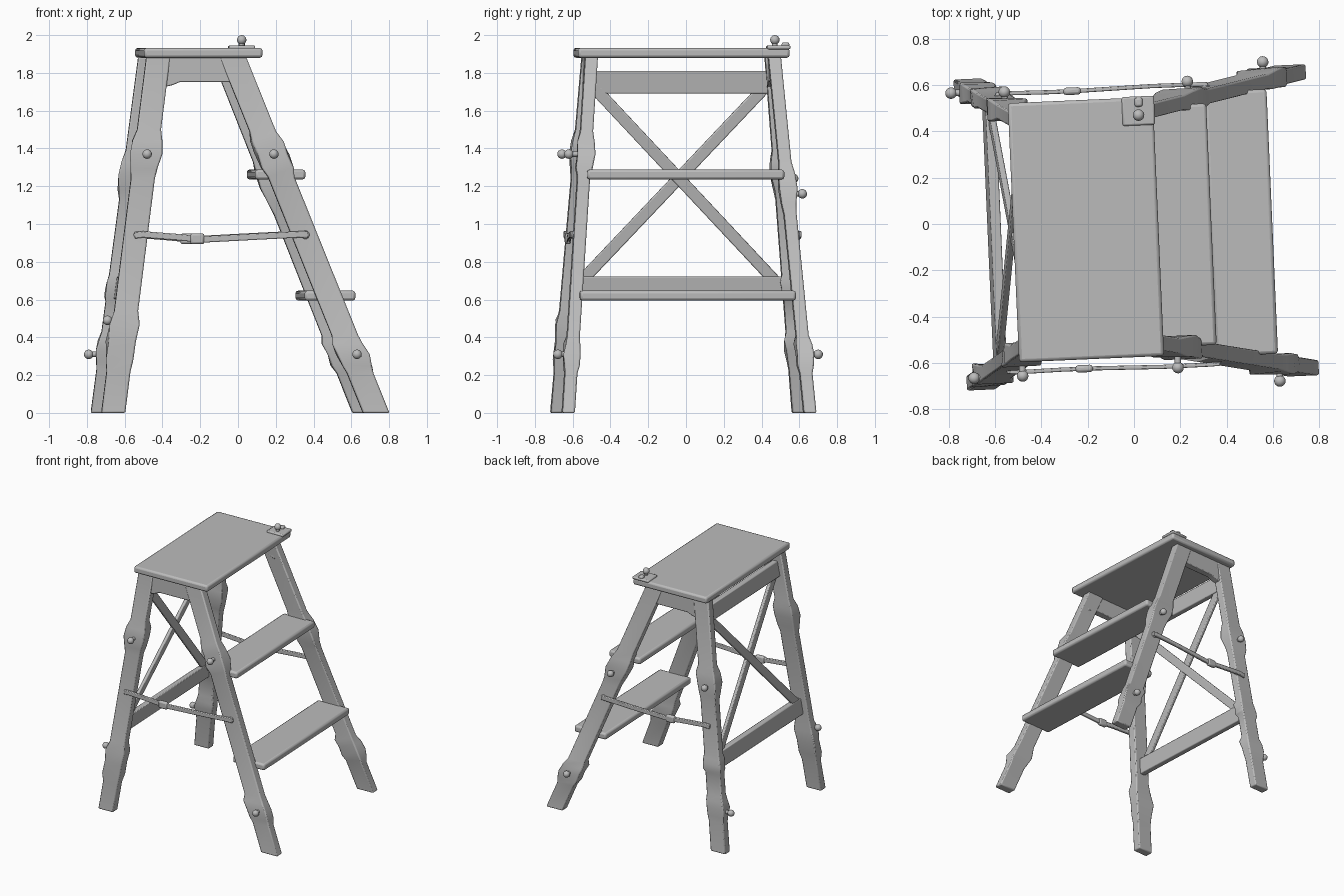
import bpy, bmesh, math, random
from mathutils import Matrix, Vector

if "Cube" in bpy.data.objects:
    bpy.data.objects.remove(bpy.data.objects["Cube"])

random.seed(4)
wood = bpy.data.materials.new("grey wood")
wood.diffuse_color = (0.5, 0.5, 0.5, 1)
wood.use_nodes = True
wood.node_tree.nodes["Principled BSDF"].inputs["Base Color"].default_value = wood.diffuse_color

# The whole ladder stands slightly turned
PLACE = Matrix.Rotation(math.radians(2.5), 4, 'Z') @ Matrix.Translation((0, -0.015, 0))
TOP = 1.885


def finish(name, bm, bevel=0.0):
    bm.transform(PLACE)
    bmesh.ops.recalc_face_normals(bm, faces=bm.faces)
    mesh = bpy.data.meshes.new(name)
    bm.to_mesh(mesh)
    bm.free()
    mesh.materials.append(wood)
    ob = bpy.data.objects.new(name, mesh)
    bpy.context.collection.objects.link(ob)
    if bevel:
        mod = ob.modifiers.new("soft_edges", 'BEVEL')
        mod.width, mod.segments, mod.limit_method = bevel, 2, 'ANGLE'
    bpy.ops.object.select_all(action='DESELECT')
    ob.select_set(True)
    bpy.context.view_layer.objects.active = ob
    bpy.ops.object.shade_smooth_by_angle(angle=math.radians(40))
    return ob


def box(name, lo, hi, bevel=0.01):
    bm = bmesh.new()
    lo, hi = Vector(lo), Vector(hi)
    bmesh.ops.create_cube(bm, size=1, matrix=Matrix.Translation((lo + hi) / 2)
                          @ Matrix.Diagonal((*(hi - lo), 1)))
    return finish(name, bm, bevel)


def loft(name, rings, bevel=0.01):
    bm = bmesh.new()
    loops = [[bm.verts.new(p) for p in ring] for ring in rings]
    n = len(loops[0])
    for a, b in zip(loops, loops[1:]):
        for i in range(n):
            j = (i + 1) % n
            bm.faces.new((a[i], a[j], b[j], b[i]))
    bm.faces.new(loops[0])
    bm.faces.new(loops[-1])
    return finish(name, bm, bevel)


def strut(name, path, wide, thick, normal):
    """Flat bar along a path; its thickness lies along the normal."""
    pts = [Vector(p) for p in path]
    n = Vector(normal)
    rings = []
    for i, p in enumerate(pts):
        along = (pts[min(i + 1, len(pts) - 1)] - pts[max(i - 1, 0)]).normalized()
        side = along.cross(n).normalized() * wide / 2
        out = n * thick / 2
        rings.append([p + side + out, p - side + out, p - side - out, p + side - out])
    return loft(name, rings, min(wide, thick) * 0.25)


def leg_centre(sx, sy, z):
    t = z / TOP
    foot, head = (-0.69, -0.445) if sx < 0 else (0.703, -0.05)
    return Vector((foot + (head - foot) * t, sy * (0.64 - 0.155 * t), z))


def leg(name, sx, sy, knots):
    """Splayed board with swollen wrapped joints at the given heights."""
    levels = [(0, 0), (TOP, 0)]
    for z, half in knots:
        levels += [(z - half, 0), (z - half * 0.6, 0.014), (z, 0.022),
                   (z + half * 0.55, 0.017), (z + half, 0)]
    rings = []
    for z, swell in sorted(levels):
        c = leg_centre(sx, sy, z)
        hx, hy = 0.063 if sx < 0 else 0.07, 0.033
        ring = []
        for ux, uy in ((-1, -1), (1, -1), (1, 1), (-1, 1)):
            jitter = swell * random.uniform(0.3, 1.3)
            ring.append(c + Vector((ux * (hx + jitter * 0.9), uy * (hy + jitter * 0.7), 0)))
        rings.append(ring)
    loft(name, rings, 0.008)


def peg(name, ball, inner):
    """Round-headed pin with a thin shaft."""
    bm = bmesh.new()
    a, b = Vector(ball), Vector(inner)
    bmesh.ops.create_uvsphere(bm, u_segments=16, v_segments=10, radius=0.025,
                              matrix=Matrix.Translation(a))
    rot = (b - a).to_track_quat('Z', 'Y').to_matrix().to_4x4()
    bmesh.ops.create_cone(bm, cap_ends=True, segments=12, radius1=0.014, radius2=0.014,
                          depth=(b - a).length, matrix=Matrix.Translation((a + b) / 2) @ rot)
    finish(name, bm)


# Top board and treads
box("top_board", (-0.522, -0.56, 1.88), (0.105, 0.56, 1.932), 0.014)
box("upper_tread", (0.068, -0.522, 1.236), (0.334, 0.522, 1.288), 0.014)
box("lower_tread", (0.328, -0.572, 0.595), (0.597, 0.572, 0.647), 0.014)

# Four legs with wrapped joints
leg("front_left_leg", -1, -1, [(1.37, 0.13), (0.38, 0.16)])
leg("front_right_leg", 1, -1, [(1.37, 0.12), (0.31, 0.1)])
leg("back_left_leg", -1, 1, [(1.26, 0.13), (0.66, 0.07), (0.33, 0.1)])
leg("back_right_leg", 1, 1, [(1.19, 0.14), (0.31, 0.1)])

# Aprons under the top board and tie bars between the legs, on both sides
for sy, side in ((-1, "front"), (1, "back")):
    profile = [(-0.46, 1.885), (0.0, 1.885), (0.03, 1.72), (-0.01, 1.735), (-0.05, 1.752),
               (-0.33, 1.752), (-0.37, 1.735), (-0.44, 1.72)]
    loft(side + "_apron", [[(x, sy * y, z) for x, z in profile] for y in (0.463, 0.517)], 0.006)
    strut(side + "_tie_bar",
          [(-0.575, sy * 0.598, 0.94), (-0.53, sy * 0.603, 0.945), (-0.34, sy * 0.6, 0.93),
           (-0.22, sy * 0.6, 0.918), (0.1, sy * 0.607, 0.935), (0.3, sy * 0.606, 0.945),
           (0.345, sy * 0.604, 0.945)], 0.034, 0.018, (0, 1, 0))
    box(side + "_tie_bar_joint", (-0.28, sy * 0.6 - 0.016, 0.893),
        (-0.205, sy * 0.6 + 0.016, 0.95), 0.012)
    for x, y in ((-0.562, 0.578), (0.33, 0.585)):
        peg(side + "_tie_bar_pin", (x, sy * y, 0.942), (x, sy * 0.54, 0.942))

# Rails and crossed braces between the left legs
for name, lo, hi, half in (("upper_rail", 1.69, 1.81, 0.475), ("lower_rail", 0.6, 0.722, 0.56)):
    ends = [leg_centre(-1, 1, z).x for z in (lo, hi)]
    rings = [[(ends[0] - 0.022, y, lo), (ends[0] + 0.022, y, lo),
              (ends[1] + 0.022, y, hi), (ends[1] - 0.022, y, hi)] for y in (-half, half)]
    loft(name, rings, 0.006)
for s in (-1, 1):
    strut("cross_brace", [(-0.603 + s * 0.004, s * 0.53, 0.68), (-0.46 + s * 0.004, -s * 0.46, 1.73)],
          0.062, 0.026, (0.99, 0, -0.13))

# Pins through the wrapped joints: ball position and shaft direction
pins = [((-0.509, -0.62, 1.37), 'y'), ((0.163, -0.613, 1.37), 'y'), ((0.6, -0.69, 0.31), 'y'),
        ((-0.719, -0.62, 0.49), 'x'), ((-0.765, 0.614, 0.31), 'x'), ((-0.535, 0.609, 1.24), 'y'),
        ((0.257, 0.62, 1.16), 'y'), ((0.586, 0.69, 0.31), 'y')]
for ball, axis in pins:
    c = leg_centre(math.copysign(1, ball[0]), math.copysign(1, ball[1]), ball[2])
    inner = (c.x, ball[1], ball[2]) if axis == 'x' else (ball[0], c.y, ball[2])
    peg("joint_pin", ball, inner)

# Fitting on the top board
box("top_fitting", (-0.03, 0.44, 1.925), (0.11, 0.565, 1.945), 0.008)
peg("top_pin", (0.04, 0.484, 1.975), (0.04, 0.484, 1.93))
box("top_fitting_lug", (0.025, 0.52, 1.93), (0.06, 0.56, 1.962), 0.01)
